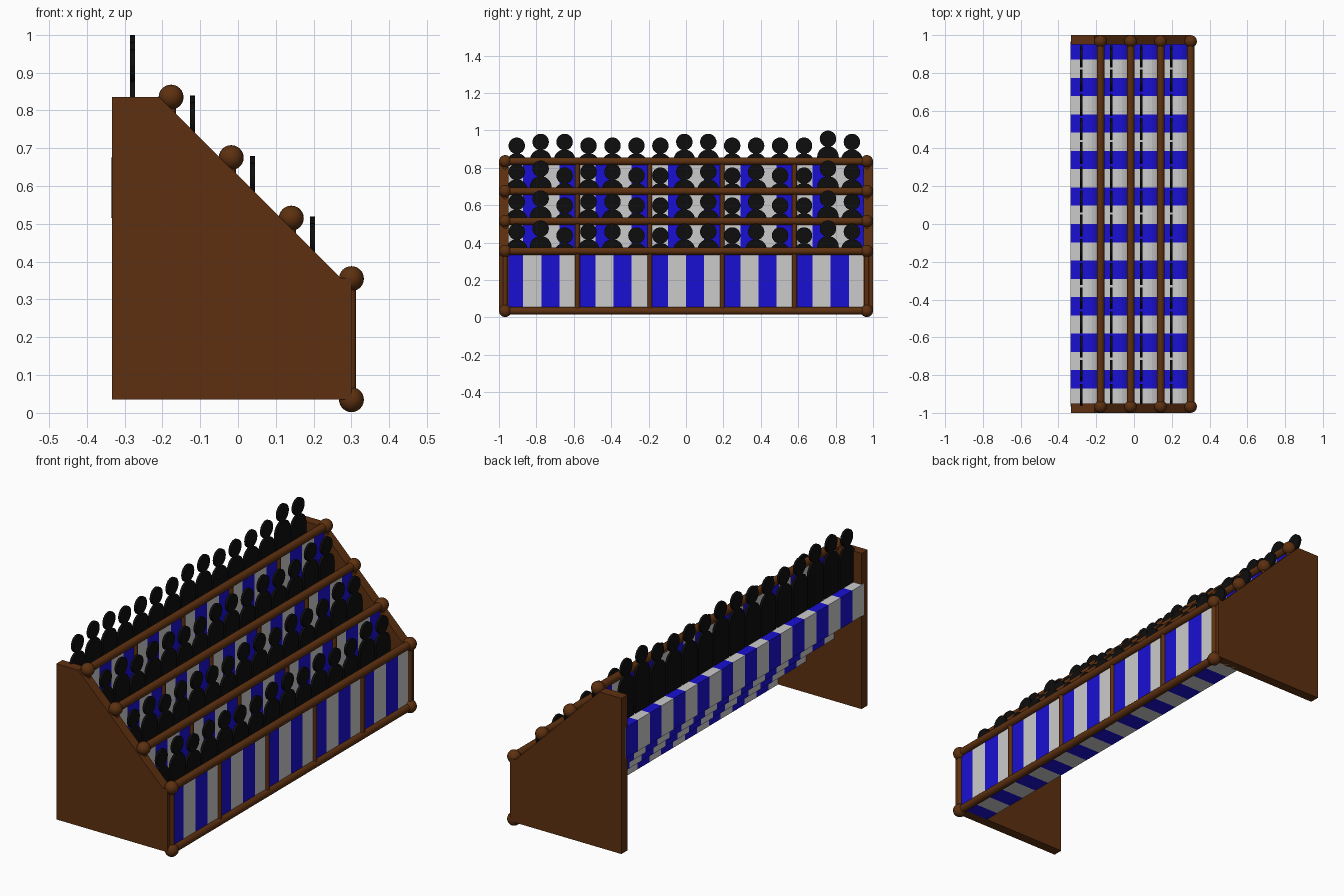
import bpy, bmesh, math
from mathutils import Matrix, Vector

if "Cube" in bpy.data.objects:
    bpy.data.objects.remove(bpy.data.objects["Cube"])


def material(name, rgb):
    m = bpy.data.materials.new(name)
    m.diffuse_color = (*rgb, 1)
    m.use_nodes = True
    m.node_tree.nodes["Principled BSDF"].inputs["Base Color"].default_value = m.diffuse_color
    return m


WOOD = material("brown_wood", (0.11, 0.03, 0.005))
BLUE = material("blue_stripe", (0.01, 0.005, 0.65))
WHITE = material("pale_stripe", (0.52, 0.52, 0.52))
BLACK = material("black_figure", (0.004, 0.004, 0.004))

ROWS, STEP_X, STEP_Z = 4, 0.159, 0.16
FRONT_X, BASE_Z, END_Y = 0.30, 0.035, 0.967
STRIPES = 20


def finish(bm, name, mats, smooth=False):
    bmesh.ops.recalc_face_normals(bm, faces=bm.faces)
    mesh = bpy.data.meshes.new(name)
    bm.to_mesh(mesh)
    bm.free()
    for m in mats:
        mesh.materials.append(m)
    ob = bpy.data.objects.new(name, mesh)
    bpy.context.collection.objects.link(ob)
    if smooth:
        bpy.context.view_layer.objects.active = ob
        ob.select_set(True)
        bpy.ops.object.shade_smooth_by_angle(angle=math.radians(40))
        ob.select_set(False)
    return ob


def prism(bm, points, offset):
    # extrude a flat outline along an offset
    offset = Vector(offset)
    a = [bm.verts.new(p) for p in points]
    b = [bm.verts.new(Vector(p) + offset) for p in points]
    bm.faces.new(a)
    bm.faces.new(b[::-1])
    for i in range(len(a)):
        j = (i + 1) % len(a)
        bm.faces.new((a[i], a[j], b[j], b[i]))


def rod(bm, p, q, r):
    p, q = Vector(p), Vector(q)
    rot = (q - p).to_track_quat('Z', 'Y').to_matrix().to_4x4()
    bmesh.ops.create_cone(bm, cap_ends=True, segments=16, radius1=r, radius2=r,
                          depth=(q - p).length,
                          matrix=Matrix.Translation((p + q) / 2) @ rot)


def ball(bm, p):
    bmesh.ops.create_uvsphere(bm, u_segments=20, v_segments=12, radius=0.033,
                              matrix=Matrix.Translation(p))


# side panels with sloped front edge
outline = [(-0.333, 0.035), (0.30, 0.035), (0.30, 0.357), (0.272, 0.357),
           (-0.20, 0.827), (-0.208, 0.835), (-0.333, 0.835)]
for name, y in (("left_side_panel", -1.0), ("right_side_panel", 0.95)):
    bm = bmesh.new()
    prism(bm, [(x, y, z) for x, z in outline], (0, 0.05, 0))
    finish(bm, name, [WOOD])


def striped_row(k):
    # tread block with a raised front board and a curved inner corner
    x, z = FRONT_X - STEP_X * k, BASE_Z + STEP_Z * k
    r, inner, tread = 0.08, x - 0.012, z + STEP_Z
    prof = [(x, z), (x, z + 2 * STEP_Z), (inner, z + 2 * STEP_Z)]
    for i in range(6):
        a = math.radians(18 * i)
        prof.append((inner - r + r * math.cos(a), tread + r - r * math.sin(a)))
    prof += [(x - STEP_X, tread), (x - STEP_X, z)]
    n = len(prof)
    bm = bmesh.new()
    rings = []
    for s in range(STRIPES + 1):
        y = -END_Y + 2 * END_Y * s / STRIPES
        rings.append([bm.verts.new((px, y, pz)) for px, pz in prof])
    for s in range(STRIPES):
        for i in range(n):
            j = (i + 1) % n
            f = bm.faces.new((rings[s][i], rings[s][j],
                              rings[s + 1][j], rings[s + 1][i]))
            flipped = k == 0 and i in (0, n - 1)
            f.material_index = (s + flipped) % 2
    bm.faces.new(rings[0])
    bm.faces.new(rings[-1][::-1])
    finish(bm, f"striped_row_{k + 1}", [WHITE, BLUE])


def frame(k):
    # top rail, posts and end balls of one row
    x, z = FRONT_X - STEP_X * k, BASE_Z + STEP_Z * k
    top = z + 2 * STEP_Z
    bm = bmesh.new()
    for h in ([z, top] if k == 0 else [top]):
        rod(bm, (x, -END_Y, h), (x, END_Y, h), 0.02)
        for y in (-END_Y, END_Y):
            ball(bm, (x, y, h))
    for i in range(6):
        y = -END_Y + 2 * END_Y * i / 5
        rod(bm, (x, y, z), (x, y, top), 0.0125)
    finish(bm, f"rail_frame_{k + 1}", [WOOD], smooth=True)


LEVEL = {"L": 0.243, "M": 0.263, "H": 0.28}


def spectators(k):
    # flat cut-out figures: round head over a round-topped body
    x = FRONT_X - STEP_X * k - 0.1025 - 0.0065
    tread = BASE_Z + STEP_Z * (k + 1)
    heights = "LMMLLLLMMLLLLHM" if k == ROWS - 1 else "MHLMMLLMMLMLLHM"
    bm = bmesh.new()
    for i, c in enumerate(heights):
        y, head = -0.905 + 0.128 * i, tread + LEVEL[c]
        prism(bm, [(x, y + 0.044 * math.cos(t), head + 0.044 * math.sin(t))
                   for t in (math.tau * j / 24 for j in range(24))],
              (0.013, 0, 0))
        w = 0.058
        mid = head - 0.040 - w
        body = [(x, y + w * math.cos(t), mid + w * math.sin(t))
                for t in (math.pi * j / 14 for j in range(15))]
        prism(bm, body + [(x, y - w, tread), (x, y + w, tread)], (0.013, 0, 0))
    finish(bm, f"spectators_{k + 1}", [BLACK])


for k in range(ROWS):
    striped_row(k)
    frame(k)
    spectators(k)
